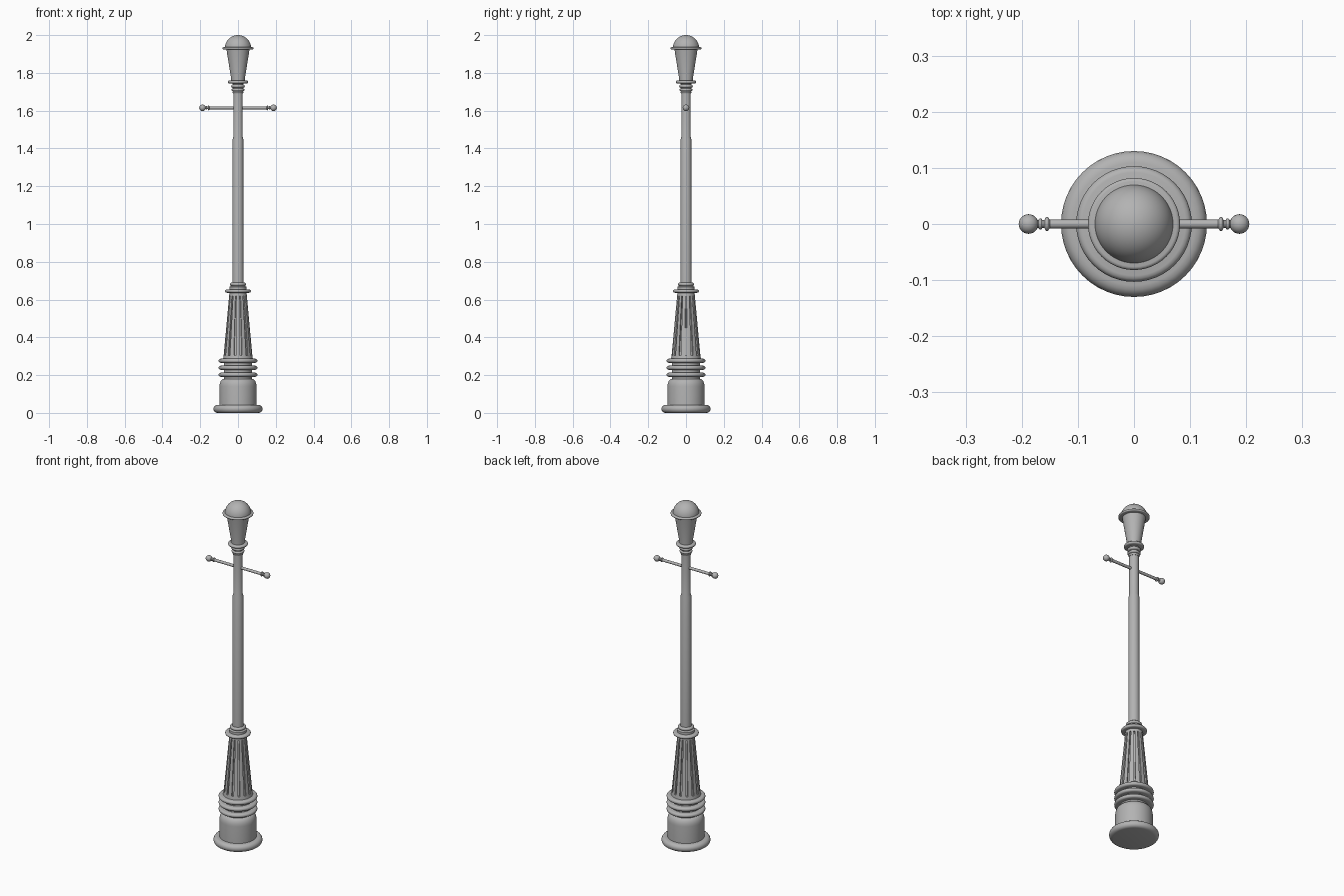
import bpy, bmesh
from math import sin, cos, pi, radians
from mathutils import Matrix

cube = bpy.data.objects.get("Cube")
if cube:
    bpy.data.objects.remove(cube)

SEGMENTS = 48
FLUTES = 14

iron = bpy.data.materials.new("grey_iron")
iron.use_nodes = True
iron.diffuse_color = (0.45, 0.45, 0.45, 1)
iron.node_tree.nodes["Principled BSDF"].inputs["Base Color"].default_value = (0.45, 0.45, 0.45, 1)


def finish(name, bm):
    bmesh.ops.recalc_face_normals(bm, faces=bm.faces)
    mesh = bpy.data.meshes.new(name)
    bm.to_mesh(mesh)
    bm.free()
    mesh.materials.append(iron)
    obj = bpy.data.objects.new(name, mesh)
    bpy.context.collection.objects.link(obj)
    bpy.ops.object.select_all(action="DESELECT")
    obj.select_set(True)
    bpy.context.view_layer.objects.active = obj
    bpy.ops.object.shade_smooth_by_angle(angle=radians(35))
    return obj


def lathe(profile, segments=SEGMENTS, turn=0.0):
    """Turn a list of (radius, height) points into a capped solid."""
    bm = bmesh.new()
    rows = []
    for r, z in profile:
        angles = [2 * pi * (i + turn) / segments for i in range(segments)]
        rows.append([bm.verts.new((r * cos(a), r * sin(a), z)) for a in angles])
    for low, high in zip(rows, rows[1:]):
        for i in range(segments):
            j = (i + 1) % segments
            bm.faces.new((low[i], low[j], high[j], high[i]))
    bm.faces.new(rows[0][::-1])
    bm.faces.new(rows[-1])
    return bm


def bead(radius, z, half, steps=6):
    """Profile of a disc with a rounded rim."""
    arc = [pi * (i / steps - 0.5) for i in range(steps + 1)]
    return [(radius - half + half * cos(a), z + half * sin(a)) for a in arc]


# Foot and plinth
finish("base_foot", lathe(bead(0.13, 0.021, 0.021, 8)))
shoulder = [(0.075 + 0.023 * cos(a), 0.14 + 0.04 * sin(a))
            for a in [pi / 2 * i / 6 for i in range(7)]]
finish("plinth", lathe([(0.098, 0.03)] + shoulder + [(0.075, 0.3)]))
for i in range(3):
    finish(f"plinth_ring_{i + 1}", lathe(bead(0.103, 0.202 + 0.037 * i, 0.011)))

# Fluted taper with sunken grooves
bm = lathe([(0.08, 0.28), (0.076, 0.305), (0.047, 0.62), (0.045, 0.64)], FLUTES * 3, -0.5)
bmesh.ops.recalc_face_normals(bm, faces=bm.faces)
bm.faces.ensure_lookup_table()
middle_row = bm.faces[FLUTES * 3:FLUTES * 6]
bmesh.ops.inset_individual(bm, faces=middle_row[::3], thickness=0.001, depth=-0.008)
finish("fluted_shaft", bm)

# Collar and pole
finish("collar_ring", lathe(bead(0.068, 0.645, 0.009)))
finish("collar_neck", lathe([(0.046, 0.65), (0.046, 0.667), (0.04, 0.671)] + bead(0.043, 0.681, 0.009)))
finish("pole", lathe([(0.03, 0.66), (0.028, 1.45), (0.025, 1.46), (0.025, 1.71)]))

# Lantern
finish("lantern_neck", lathe([(0.027, 1.69), (0.03, 1.7)] + bead(0.034, 1.71, 0.007)
                             + bead(0.036, 1.73, 0.009) + [(0.03, 1.75)]))
finish("lantern_ring", lathe(bead(0.053, 1.752, 0.008)))
finish("lantern_body", lathe([(0.036, 1.75), (0.036, 1.768), (0.062, 1.93)]))
finish("lantern_rim", lathe(bead(0.082, 1.93, 0.006)))
dome = [(0.07 * cos(a), 1.93 + 0.07 * sin(a)) for a in [pi / 2 * i / 12 for i in range(12)]]
finish("lantern_dome", lathe(dome + [(0.001, 2.0)]))

# Ladder bar with finials, one arm on each side
for side, sign in (("left", 1), ("right", -1)):
    place = Matrix.Translation((0, 0, 1.615)) @ Matrix.Rotation(sign * pi / 2, 4, "Y")
    arm = [(0.008, 0.0), (0.008, 0.15)] + bead(0.013, 0.155, 0.003)
    arm += [(0.007, 0.16), (0.007, 0.163)] + bead(0.01, 0.167, 0.003) + [(0.005, 0.18)]
    bm = lathe(arm, 20)
    bm.transform(place)
    finish(f"{side}_bar", bm)
    bm = bmesh.new()
    bmesh.ops.create_uvsphere(bm, u_segments=20, v_segments=12, radius=0.0175)
    bm.transform(place @ Matrix.Translation((0, 0, 0.188)))
    finish(f"{side}_ball", bm)
